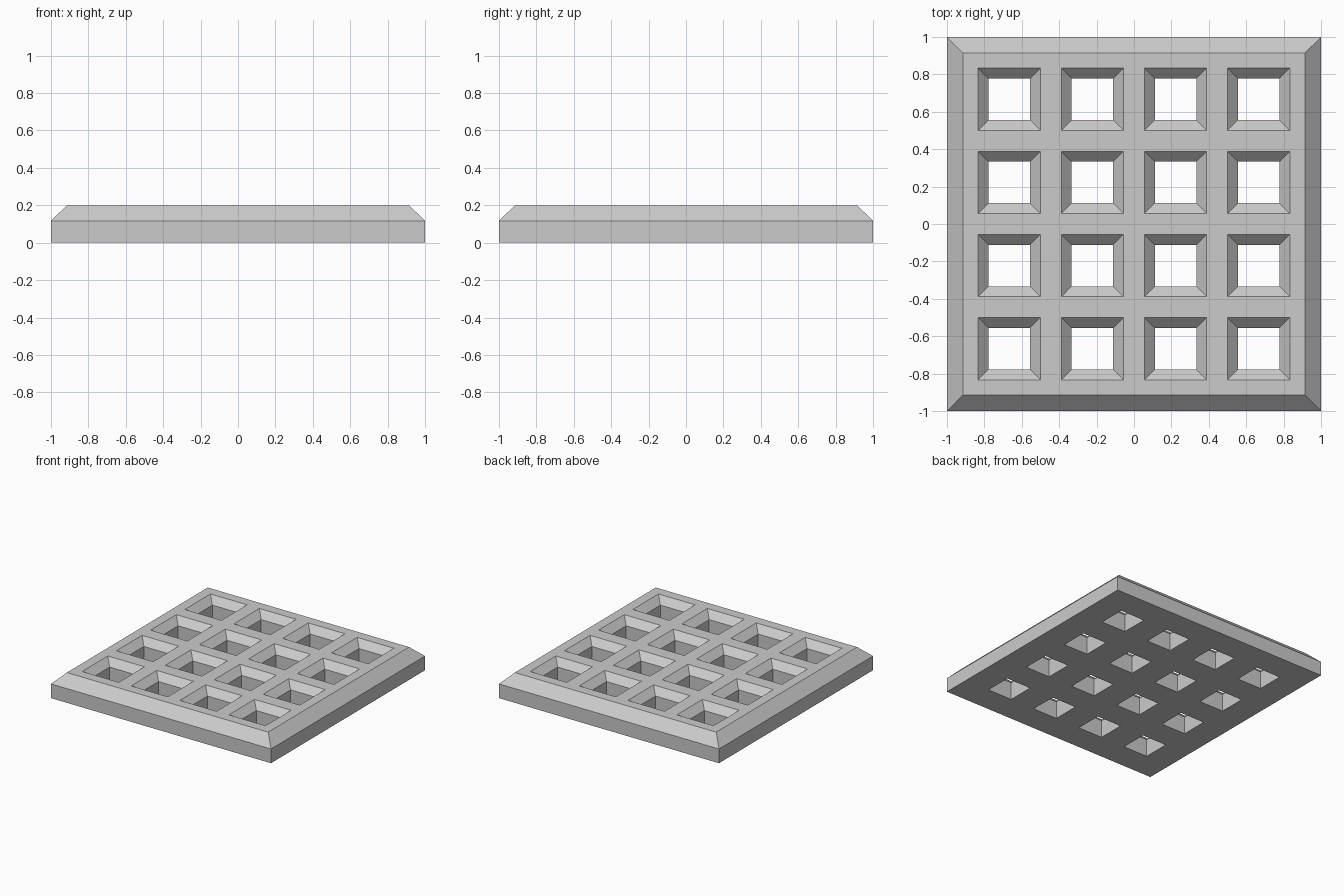
import bpy, bmesh

if "Cube" in bpy.data.objects:
    bpy.data.objects.remove(bpy.data.objects["Cube"])


def add_lofted_square(bm, cx, cy, levels):
    """Closed square solid through (half_width, z) levels."""
    rings = [[bm.verts.new((cx + sx * h, cy + sy * h, z))
              for sx, sy in ((-1, -1), (1, -1), (1, 1), (-1, 1))]
             for h, z in levels]
    bm.faces.new(rings[0][::-1])
    bm.faces.new(rings[-1])
    for a, b in zip(rings, rings[1:]):
        for i in range(4):
            j = (i + 1) % 4
            bm.faces.new((a[i], a[j], b[j], b[i]))


def make_object(name, bm):
    mesh = bpy.data.meshes.new(name)
    bm.to_mesh(mesh)
    bm.free()
    obj = bpy.data.objects.new(name, mesh)
    bpy.context.collection.objects.link(obj)
    return obj


# Square plate with chamfered top rim
bm = bmesh.new()
add_lofted_square(bm, 0, 0, [(1, 0), (1, 0.117), (0.915, 0.2)])
plate = make_object("grate_plate", bm)

# 4 x 4 cutters: straight shaft that flares at 45 degrees near the top
PITCH = 0.4445
centres = [(i - 1.5) * PITCH for i in range(4)]
bm = bmesh.new()
for x in centres:
    for y in centres:
        add_lofted_square(bm, x, y, [(0.111, -0.1), (0.111, 0.1445), (0.1765, 0.21)])
cutter = make_object("hole_cutter", bm)
cutter.hide_render = True

# Cut the holes and discard the cutter
cut = plate.modifiers.new("holes", 'BOOLEAN')
cut.operation = 'DIFFERENCE'
cut.solver = 'EXACT'
cut.object = cutter
bpy.context.view_layer.objects.active = plate
bpy.ops.object.modifier_apply(modifier=cut.name)
bpy.data.objects.remove(cutter)
